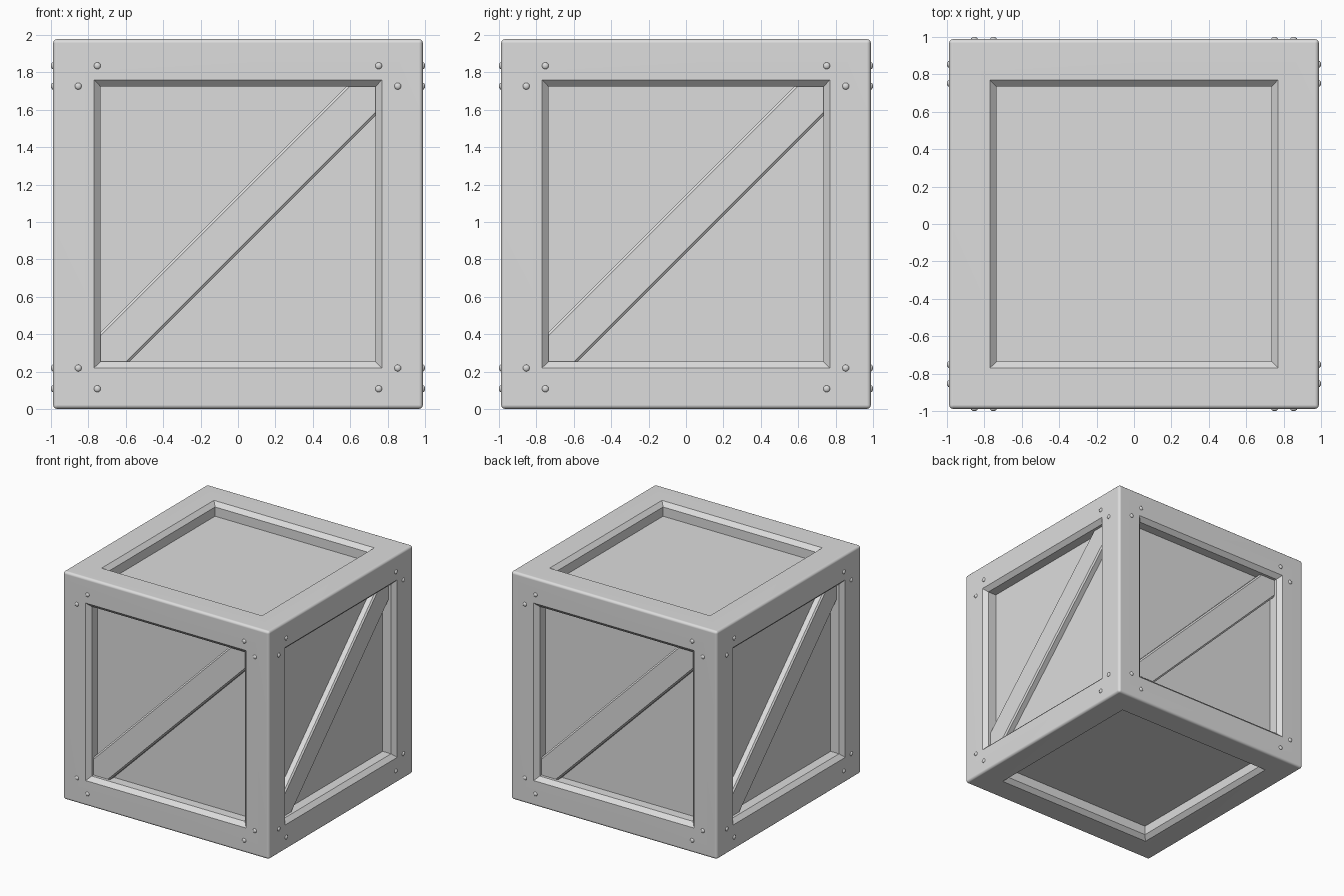
import bpy, bmesh, math
from mathutils import Matrix, Vector

if "Cube" in bpy.data.objects:
    bpy.data.objects.remove(bpy.data.objects["Cube"], do_unlink=True)

HALF = 0.989        # half size of the crate
OPEN = 0.77         # half size of each frame opening
CHAMFER = 0.035     # sloped lip of the opening
WALL = 0.08         # straight wall below the lip
FLOOR = HALF - CHAMFER - WALL
CENTRE = Vector((0, 0, HALF))

grey = bpy.data.materials.new("crate_grey")
grey.use_nodes = True
COLOUR = (0.72, 0.72, 0.72, 1)
grey.diffuse_color = COLOUR
grey.node_tree.nodes["Principled BSDF"].inputs["Base Color"].default_value = COLOUR


def make(name, bm, turn=0.0, smooth=False):
    """Turn a bmesh about the crate's axis and store it as an object."""
    bmesh.ops.recalc_face_normals(bm, faces=bm.faces)
    bm.transform(Matrix.Translation(CENTRE) @ Matrix.Rotation(turn, 4, "Z"))
    mesh = bpy.data.meshes.new(name)
    bm.to_mesh(mesh)
    bm.free()
    mesh.materials.append(grey)
    obj = bpy.data.objects.new(name, mesh)
    bpy.context.collection.objects.link(obj)
    if smooth:
        bpy.ops.object.select_all(action="DESELECT")
        obj.select_set(True)
        bpy.context.view_layer.objects.active = obj
        bpy.ops.object.shade_smooth_by_angle(angle=math.radians(35))
    return obj


def crate_frame():
    """Cube with a lipped recess in all six sides and rounded outer edges."""
    bm = bmesh.new()
    bmesh.ops.create_cube(bm, size=2 * HALF)
    outer = list(bm.edges)
    sides = list(bm.faces)
    bmesh.ops.inset_individual(bm, faces=sides, thickness=HALF - OPEN,
                               use_even_offset=True)
    bmesh.ops.inset_individual(bm, faces=sides, thickness=CHAMFER, depth=-CHAMFER,
                               use_even_offset=True)
    panels = bmesh.ops.extrude_discrete_faces(bm, faces=sides)["faces"]
    for face in panels:
        bmesh.ops.translate(bm, verts=face.verts, vec=face.normal * -WALL)
    bmesh.ops.bevel(bm, geom=outer, offset=0.022, segments=3, profile=0.5,
                    affect="EDGES")
    frame = make("crate_frame", bm, smooth=True)
    # Keep the broad faces evenly shaded next to the rounded edges
    weighted = frame.modifiers.new("flat_faces", "WEIGHTED_NORMAL")
    weighted.keep_sharp = True


def brace(name, turn):
    """Diagonal plank clipped to the opening, with chamfered long edges."""
    bm = bmesh.new()
    a = OPEN - CHAMFER
    loops = []
    for height, t in ((0, 0.156), (0.045, 0.156), (0.056, 0.137)):
        outline = [(-a, -a), (t - a, -a), (a, a - t), (a, a), (a - t, a), (-a, t - a)]
        loops.append([bm.verts.new((x, -FLOOR - height, z)) for x, z in outline])
    for low, high in zip(loops, loops[1:]):
        for i in range(len(low)):
            j = (i + 1) % len(low)
            bm.faces.new((low[i], low[j], high[j], high[i]))
    bm.faces.new(loops[0])
    bm.faces.new(loops[-1])
    make(name, bm, turn)


def bolts(name, turn):
    """Two domed bolt heads in each corner of one side."""
    bm = bmesh.new()
    flat = Matrix.Diagonal((0.018, 0.011, 0.018, 1))
    spots = ((0.752, 0.846), (0.854, 0.737), (0.854, -0.77), (0.752, -0.881))
    for x, z in spots:
        for side in (-1, 1):
            place = Matrix.Translation((side * x, -HALF, z)) @ flat
            bmesh.ops.create_uvsphere(bm, u_segments=12, v_segments=8, radius=1,
                                      matrix=place)
    make(name, bm, turn, smooth=True)


crate_frame()
for i, side in enumerate(("front", "left", "back", "right")):
    brace(side + "_brace", i * math.pi / 2)
    bolts(side + "_bolts", i * math.pi / 2)
